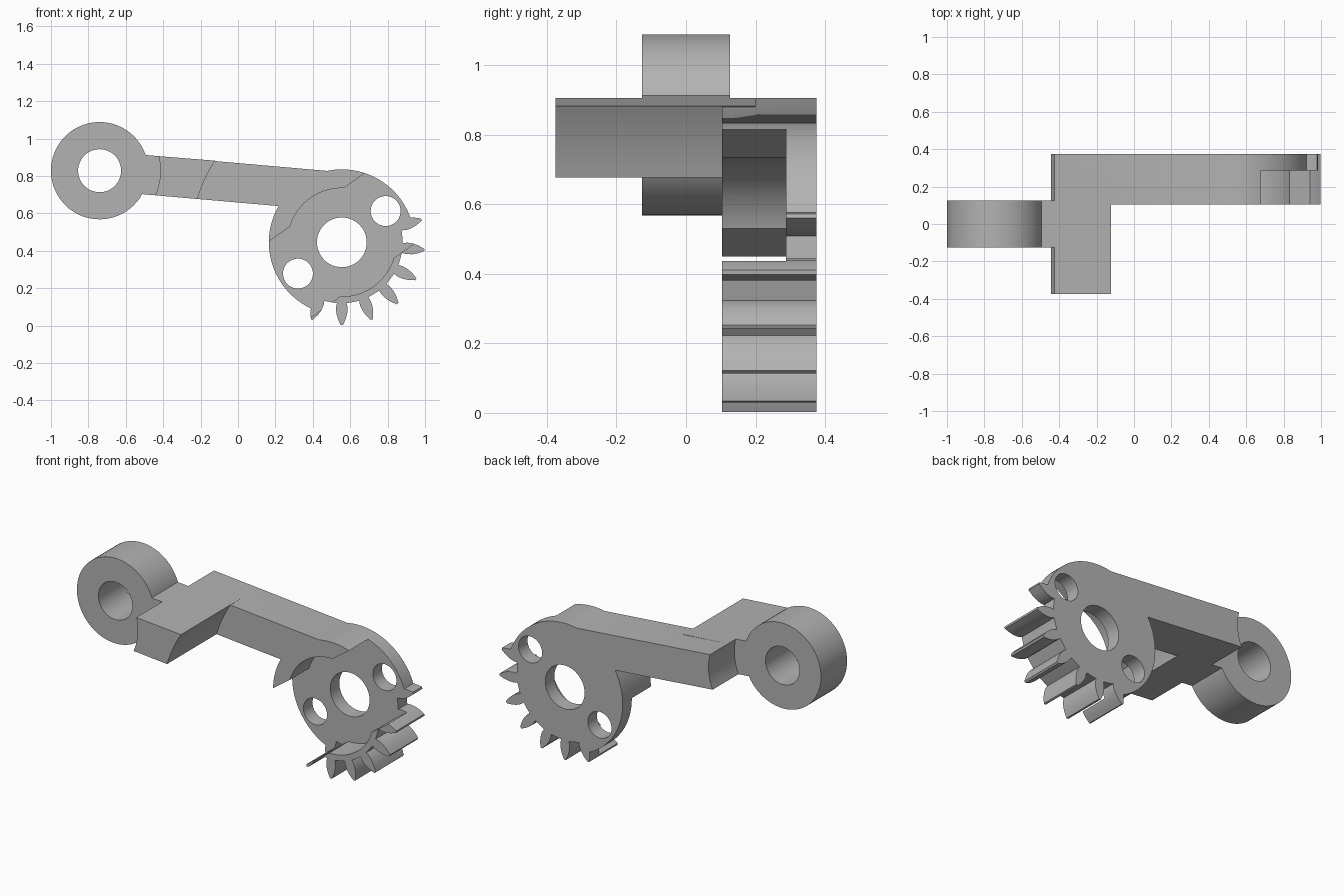
import bpy, bmesh
from math import sin, cos, radians

cube = bpy.data.objects.get("Cube")
if cube:
    bpy.data.objects.remove(cube, do_unlink=True)

GREY = bpy.data.materials.new("plain grey")
GREY.use_nodes = True
GREY.diffuse_color = (0.45, 0.45, 0.45, 1)
GREY.node_tree.nodes["Principled BSDF"].inputs["Base Color"].default_value = (0.45, 0.45, 0.45, 1)

EYE = (-0.74, 0.828)      # centre of the pivot eye, as x and z
HUB = (0.555, 0.445)      # centre of the gear hub
TILT = -5                 # slope of the arm in degrees
HORN = 35.5               # direction of the recessed band


def polar(centre, r, a):
    return (centre[0] + r * cos(radians(a)), centre[1] + r * sin(radians(a)))


def arc(centre, r, start, end, steps):
    return [polar(centre, r, start + (end - start) * i / steps) for i in range(steps + 1)]


def circle(centre, r, steps=72):
    return arc(centre, r, 0, 360, steps)[:-1]


def along(centre, angle, s, t):
    """Point at s along a tilted axis and t across it."""
    c, n = cos(radians(angle)), sin(radians(angle))
    return (centre[0] + s * c - t * n, centre[1] + s * n + t * c)


def prism(name, outline, y0, y1):
    """Extrude an x-z outline from y0 to y1."""
    bm = bmesh.new()
    face = bm.faces.new([bm.verts.new((x, y0, z)) for x, z in outline])
    extruded = bmesh.ops.extrude_face_region(bm, geom=[face])["geom"]
    bmesh.ops.translate(bm, vec=(0, y1 - y0, 0),
                        verts=[v for v in extruded if isinstance(v, bmesh.types.BMVert)])
    bmesh.ops.recalc_face_normals(bm, faces=bm.faces)
    mesh = bpy.data.meshes.new(name)
    bm.to_mesh(mesh)
    bm.free()
    mesh.materials.append(GREY)
    obj = bpy.data.objects.new(name, mesh)
    bpy.context.collection.objects.link(obj)
    return obj


def combine(target, other, operation):
    mod = target.modifiers.new(operation.lower(), "BOOLEAN")
    mod.operation, mod.solver, mod.object = operation, "EXACT", other
    bpy.context.view_layer.objects.active = target
    bpy.ops.object.modifier_apply(modifier=mod.name)
    bpy.data.objects.remove(other, do_unlink=True)


FRONT, BACK, FLOOR = 0.103, 0.375, 0.287

# Toothed rim: seven teeth of a seventeen-tooth gear
PITCH = 360 / 17
FLANK = [(0.325, 0.026), (0.35, 0.031), (0.38, 0.029), (0.41, 0.021), (0.434, 0.010), (0.443, 0.006)]
teeth = []
for k in range(-1, 6):
    a = -90 + k * PITCH
    teeth += [along(HUB, a, r, -w) for r, w in FLANK]
    teeth += [along(HUB, a, r, w) for r, w in reversed(FLANK)]
    if k < 5:
        teeth.append(polar(HUB, 0.325, a + PITCH / 2))
first, last = -90 - PITCH, -90 + 5 * PITCH
teeth += arc(HUB, 0.325, last + 8, first + 352, 48)
lever = prism("gear_lever", teeth, FRONT, BACK)

# Smooth, larger sector of the hub
sector = arc(HUB, 0.39, last, first + 360, 64) + [HUB]
combine(lever, prism("hub_sector", sector, FRONT, BACK), "UNION")

# Arm, with an end curved around the eye
arm = arc(EYE, 0.325, TILT + 18.85, TILT - 18.85, 10)
arm += [along(EYE, TILT, 1.1, -0.105), along(EYE, TILT, 1.22, 0.105)]
combine(lever, prism("arm", arm, FRONT, BACK), "UNION")

# Side block that reaches forward, with its inner end curved around the hub
block = arc(EYE, 0.325, TILT + 18.85, TILT - 18.85, 10)
block += arc(HUB, 0.806, 163.3, 147.2, 12)
combine(lever, prism("side_block", block, -BACK, 0.2), "UNION")

# Recess for the horn: a round pocket and a straight band
combine(lever, prism("round_pocket", circle(HUB, 0.29), 0, FLOOR), "DIFFERENCE")
band = [along(HUB, HORN, s, t) for s, t in ((-0.6, -0.23), (0.6, -0.23), (0.6, 0.23), (-0.6, 0.23))]
combine(lever, prism("band_cutter", band, 0, FLOOR), "DIFFERENCE")

# Shaft hole and the two screw holes
for s, r in ((0, 0.133), (-0.288, 0.08), (0.288, 0.08)):
    hole = circle(along(HUB, HORN, s, 0), r, 48)
    combine(lever, prism("hole_cutter", hole, 0, 0.6), "DIFFERENCE")

# Pivot eye with its neck and bore
eye = prism("pivot_eye", circle(EYE, 0.26), -0.126, 0.126)
neck = [along(EYE, TILT, s, t) for s, t in ((0.15, -0.105), (0.36, -0.105), (0.36, 0.105), (0.15, 0.105))]
combine(eye, prism("neck", neck, -0.126, 0.126), "UNION")
combine(eye, prism("bore_cutter", circle(EYE, 0.115, 48), -0.3, 0.3), "DIFFERENCE")
combine(lever, eye, "UNION")

# Smooth the curved walls and keep the edges sharp
bpy.ops.object.select_all(action="DESELECT")
lever.select_set(True)
bpy.context.view_layer.objects.active = lever
bpy.ops.object.shade_smooth_by_angle(angle=radians(30))
